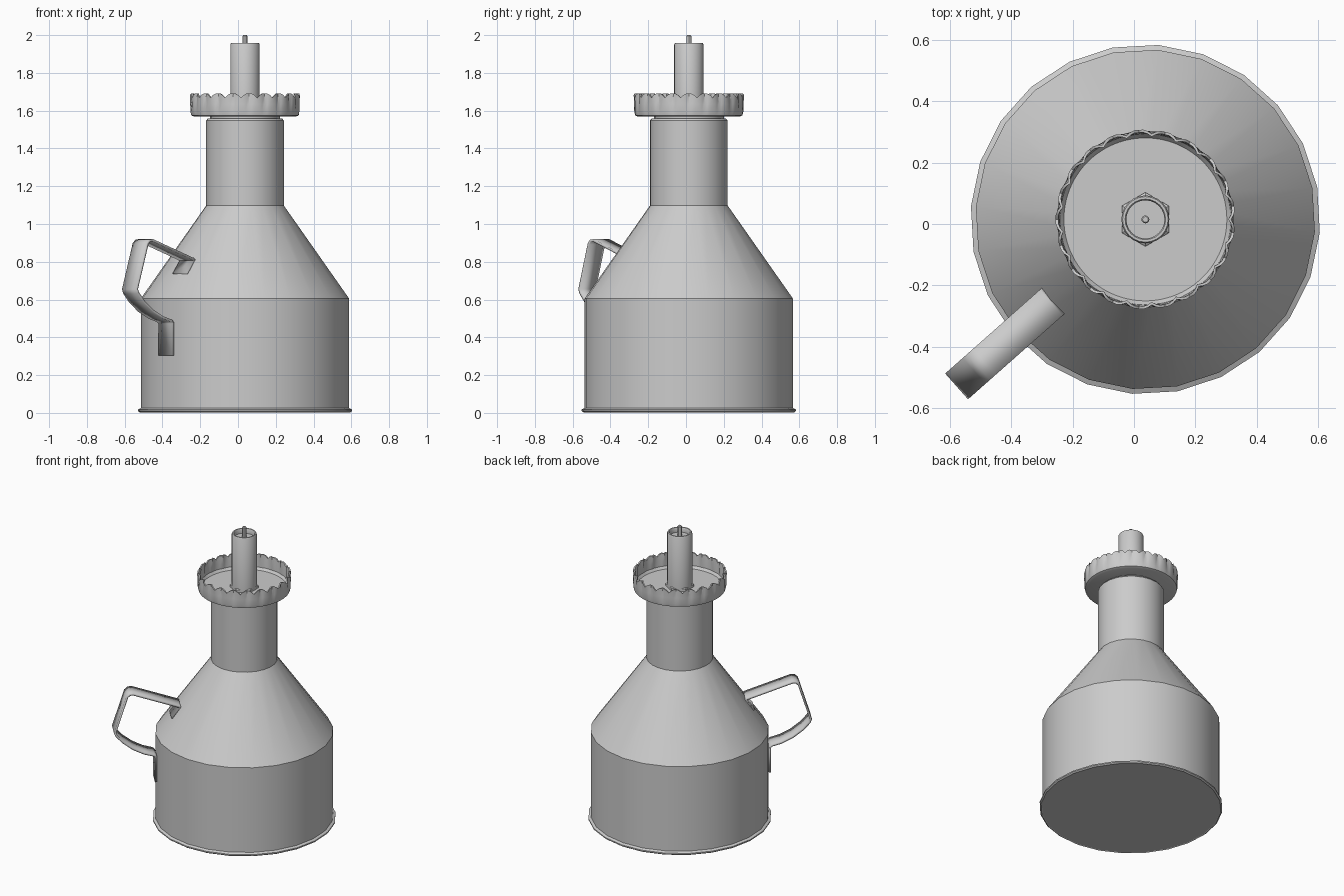
import bpy, bmesh
from math import cos, sin, pi, radians
from mathutils import Vector

if "Cube" in bpy.data.objects:
    bpy.data.objects.remove(bpy.data.objects["Cube"])

CX, CY = 0.037, 0.015          # axis of the can
THETA = radians(221.5)         # direction the handle points


def finish(name, bm, angle=30):
    bmesh.ops.recalc_face_normals(bm, faces=bm.faces)
    me = bpy.data.meshes.new(name)
    bm.to_mesh(me)
    bm.free()
    ob = bpy.data.objects.new(name, me)
    bpy.context.collection.objects.link(ob)
    bpy.ops.object.select_all(action='DESELECT')
    ob.select_set(True)
    bpy.context.view_layer.objects.active = ob
    bpy.ops.object.shade_smooth_by_angle(angle=radians(angle))
    return ob


def lathe(name, profile, sides, offset=0.0, warp=None):
    """Revolve (r, z) points; r = 0 closes an end. warp adjusts (i, row, r, z)."""
    bm = bmesh.new()
    rings = []
    for row, (r, z) in enumerate(profile):
        if r == 0:
            rings.append([bm.verts.new((CX, CY, z))] * sides)
            continue
        ring = []
        for i in range(sides):
            a = offset + 2 * pi * i / sides
            rr, zz = warp(i, row, r, z) if warp else (r, z)
            ring.append(bm.verts.new((CX + rr * cos(a), CY + rr * sin(a), zz)))
        rings.append(ring)
    for lo, hi in zip(rings, rings[1:]):
        for i in range(sides):
            j = (i + 1) % sides
            quad = list(dict.fromkeys((lo[i], lo[j], hi[j], hi[i])))
            bm.faces.new(quad)
    return finish(name, bm)


# Can body: foot rim, drum, shoulder cone, neck
lathe("can_body", [(0, 0.006), (0.555, 0.006), (0.56, 0.003), (0.569, 0.01), (0.569, 0.018),
                   (0.553, 0.026), (0.553, 0.605), (0.206, 1.098), (0.206, 1.548),
                   (0.198, 1.558), (0, 1.558)], 24, radians(10.7))

# Collar between neck and cap
lathe("neck_collar", [(0, 1.55), (0.185, 1.55), (0.185, 1.58), (0, 1.58)], 24)

# Crimped cap, open upwards
TEETH, SEG = 21, 6
CRIMP = [1.0, 0.35, 0.0, 0.0, 0.0, 0.35]
DEPTH = {3: 0.2, 4: 0.6, 5: 1.0, 6: 1.0, 7: 0.6, 8: 0.2}


def crimp(i, row, r, z):
    k = CRIMP[i % SEG] * DEPTH.get(row, 0)
    dip = 0.022 * CRIMP[(i + 3) % SEG] if row in (5, 6) else 0
    return r - 0.013 * k, z - dip


lathe("crimped_cap", [(0, 1.568), (0.268, 1.568), (0.284, 1.575), (0.289, 1.595),
                      (0.290, 1.635), (0.292, 1.69), (0.283, 1.69), (0.280, 1.635),
                      (0.278, 1.6), (0.265, 1.584), (0, 1.584)],
      TEETH * SEG, 0, crimp)

# Wick tube with open top and hexagonal foot
lathe("tube_nut", [(0, 1.58), (0.088, 1.58), (0.088, 1.6), (0.07, 1.612), (0, 1.612)], 6, pi / 6)
lathe("wick_tube", [(0, 1.58), (0.078, 1.58), (0.078, 1.95), (0.074, 1.957), (0.066, 1.957),
                    (0.062, 1.95), (0.062, 1.925), (0, 1.925)], 24)
lathe("wick", [(0, 1.92), (0.013, 1.92), (0.013, 1.995), (0.009, 2.0), (0, 2.0)], 12)

# Strap handle: centre line in (radius, height), swept to a flat band
path = [(0.456, 0.735), (0.405, 0.808), (0.412, 0.813), (0.70, 0.913), (0.722, 0.911),
        (0.738, 0.895), (0.813, 0.655), (0.805, 0.635), (0.765, 0.59), (0.70, 0.54),
        (0.63, 0.505), (0.57, 0.488), (0.557, 0.476), (0.557, 0.305)]
radial = Vector((cos(THETA), sin(THETA), 0))
side = Vector((-sin(THETA), cos(THETA), 0)) * 0.056
bm = bmesh.new()
rows = [[bm.verts.new(Vector((CX, CY, z)) + radial * r + side * s) for s in (-1, 1)]
        for r, z in path]
for a, b in zip(rows, rows[1:]):
    bm.faces.new((a[0], a[1], b[1], b[0]))
handle = finish("handle", bm, 35)
mod = handle.modifiers.new("thickness", 'SOLIDIFY')
mod.thickness = 0.014
mod.offset = 0
